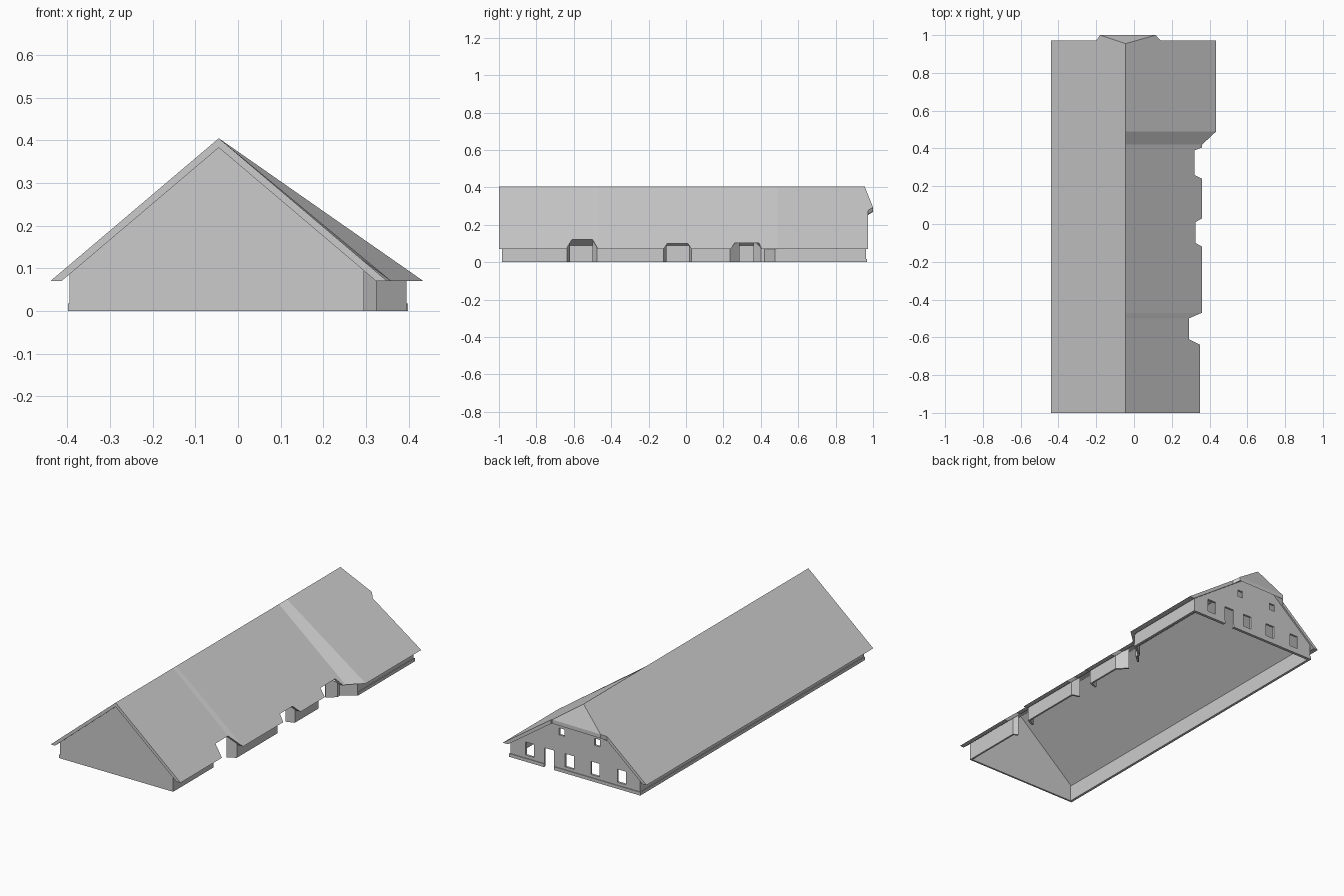
import bpy, bmesh
from mathutils import Vector

if "Cube" in bpy.data.objects:
    bpy.data.objects.remove(bpy.data.objects["Cube"])

RX, RZ, EZ, DROP = -0.045, 0.405, 0.07, 0.022   # ridge x, ridge z, eave z, roof depth


def slope(eave_x):
    return (RZ - EZ) / abs(eave_x - RX)


def roof_z(x, eave_x):
    return RZ - slope(eave_x) * abs(x - RX)


def finish(name, bm):
    bmesh.ops.recalc_face_normals(bm, faces=bm.faces)
    me = bpy.data.meshes.new(name)
    bm.to_mesh(me)
    bm.free()
    ob = bpy.data.objects.new(name, me)
    bpy.context.collection.objects.link(ob)
    return ob


# --- roof slab: top skin, matching underside, and the rim between them ---
def build_roof():
    bm = bmesh.new()
    under = {}

    def vert(x, y, z, cut=0.0):
        # cut > 0: horizontal eave cut, otherwise a vertical drop
        v = bm.verts.new((x, y, z))
        side = 1 if x > RX else -1
        low = (x - side * cut, y, z) if cut else (x, y, z - DROP)
        under[v] = bm.verts.new(low)
        return v

    # right side stations: y, eave x of the full plane, actual eave x
    stations = [(-1, .35, .35), (-.64, .35, .35), (-.61, .35, .29), (-.5, .35, .29),
                (-.47, .36, .36), (-.12, .36, .36), (-.1, .36, .325), (.01, .36, .325),
                (.03, .36, .36), (.24, .36, .36), (.26, .36, .32), (.39, .36, .32),
                (.405, .36, .36), (.42, .36, .36), (.49, .435, .435)]
    ridge = [vert(RX, y, RZ) for y, e, x in stations]
    eave = [vert(x, y, roof_z(x, e), DROP / slope(e)) for y, e, x in stations]
    peak = vert(RX, .955, RZ)

    def back_edge(e, hip_x, side_x):
        return [vert(hip_x, 1, roof_z(hip_x, e)), vert(side_x, .972, roof_z(side_x, e)),
                vert(e, .972, EZ, DROP / slope(e))]

    right = back_edge(.435, .115, .14)
    left = back_edge(-.44, -.18, -.2)
    front_left = vert(-.44, -1, EZ, DROP / slope(-.44))
    loops = [[ridge[i], eave[i], eave[i + 1], ridge[i + 1]] for i in range(len(ridge) - 1)]
    loops.append([ridge[-1], eave[-1], right[2], right[1], right[0], peak])
    loops.append([peak, right[0], left[0]])
    loops.append([peak, left[0], left[1], left[2], front_left] + ridge)
    top = [bm.faces.new(l) for l in loops]
    rim = [tuple(e.verts) for e in bm.edges if len(e.link_faces) == 1]
    for f in top:
        bm.faces.new([under[v] for v in reversed(f.verts)])
    for a, b in rim:
        bm.faces.new((a, b, under[b], under[a]))
    return finish("roof", bm)


build_roof()


# --- upright walls following a plan path of (x, y, top z) ---
def wall(name, path, thick=.01, out=0.0):
    bm = bmesh.new()
    n = len(path)
    pts = [Vector(p[:2]) for p in path]
    rings = []
    for i, p in enumerate(pts):
        dirs = []
        if i > 0:
            dirs.append((p - pts[i - 1]).normalized())
        if i < n - 1:
            dirs.append((pts[i + 1] - p).normalized())
        norms = [Vector((d.y, -d.x)) for d in dirs]
        m = sum(norms, Vector((0, 0))).normalized()
        m /= m.dot(norms[0])
        o, q, h = p + m * out, p - m * thick, path[i][2]
        rings.append([bm.verts.new(c) for c in
                      ((o.x, o.y, 0), (o.x, o.y, h), (q.x, q.y, h), (q.x, q.y, 0))])
    for a, b in zip(rings, rings[1:]):
        for k in range(4):
            bm.faces.new((a[k], b[k], b[(k + 1) % 4], a[(k + 1) % 4]))
    bm.faces.new(rings[0])
    bm.faces.new(rings[-1])
    return finish(name, bm)


FRONT, BACK = -.985, .963


def plan(points, e):
    return [(x, y, roof_z(x, e) - DROP + .002) for x, y in points]


# right side bays with splayed jambs at the three openings
bays = {
    "right_wall_front": plan([(.295, FRONT), (.295, -.635), (.27, -.62)], .35),
    "right_wall_second": plan([(.28, -.5), (.325, -.475), (.325, -.12), (.28, -.105)], .36),
    "right_wall_third": plan([(.28, .015), (.325, .03), (.325, .235), (.275, .285)], .36),
    "right_wall_back": plan([(.28, .36), (.325, .4), (.325, .42)], .36)
    + plan([(.395, .475), (.395, BACK)], .435),
    "left_wall": plan([(-.395, BACK), (-.395, FRONT)], -.44),
}
for name, path in bays.items():
    wall(name, path)

# plinth strips along the left and the back, broken at the back door
PL = .018
wall("plinth_right", [(.395, .475, PL), (.395, BACK, PL), (.188, BACK, PL)], out=.004)
wall("plinth_left", [(.128, BACK, PL), (-.395, BACK, PL), (-.395, FRONT, PL)], out=.004)


# --- gable walls ---
def prism(bm, pts, y0, y1):
    a = [bm.verts.new((x, y0, z)) for x, z in pts]
    b = [bm.verts.new((x, y1, z)) for x, z in pts]
    bm.faces.new(a)
    bm.faces.new(b[::-1])
    for i in range(len(pts)):
        j = (i + 1) % len(pts)
        bm.faces.new((a[i], b[i], b[j], a[j]))


def under_z(x, e):
    return roof_z(x, e) - DROP


bm = bmesh.new()
prism(bm, [(-.395, 0), (.295, 0), (.295, under_z(.295, .35)), (RX, RZ - DROP),
           (-.395, under_z(-.395, -.44))], FRONT, FRONT + .01)
finish("front_gable", bm)

bm = bmesh.new()
prism(bm, [(-.395, 0), (.395, 0), (.395, under_z(.395, .435)), (-.012, .36),
           (-.072, .36), (-.395, under_z(-.395, -.44))], BACK - .012, BACK)
gable = finish("back_gable", bm)

# door and window openings: x0, x1, z0, z1
openings = [(.128, .188, -.05, .105), (.082 - .016, .082 + .016, .2, .238),
            (-.15, -.118, .2, .238)]
openings += [(x - .026, x + .026, .034, .106) for x in (.277, .035, -.121, -.282)]
bm = bmesh.new()
for x0, x1, z0, z1 in openings:
    prism(bm, [(x0, z0), (x1, z0), (x1, z1), (x0, z1)], .9, 1.05)
cutter = finish("opening_cutter", bm)
cutter.hide_render = True
mod = gable.modifiers.new("openings", 'BOOLEAN')
mod.operation, mod.object, mod.solver = 'DIFFERENCE', cutter, 'EXACT'
bpy.context.view_layer.objects.active = gable
bpy.ops.object.modifier_apply(modifier=mod.name)
bpy.data.objects.remove(cutter)
